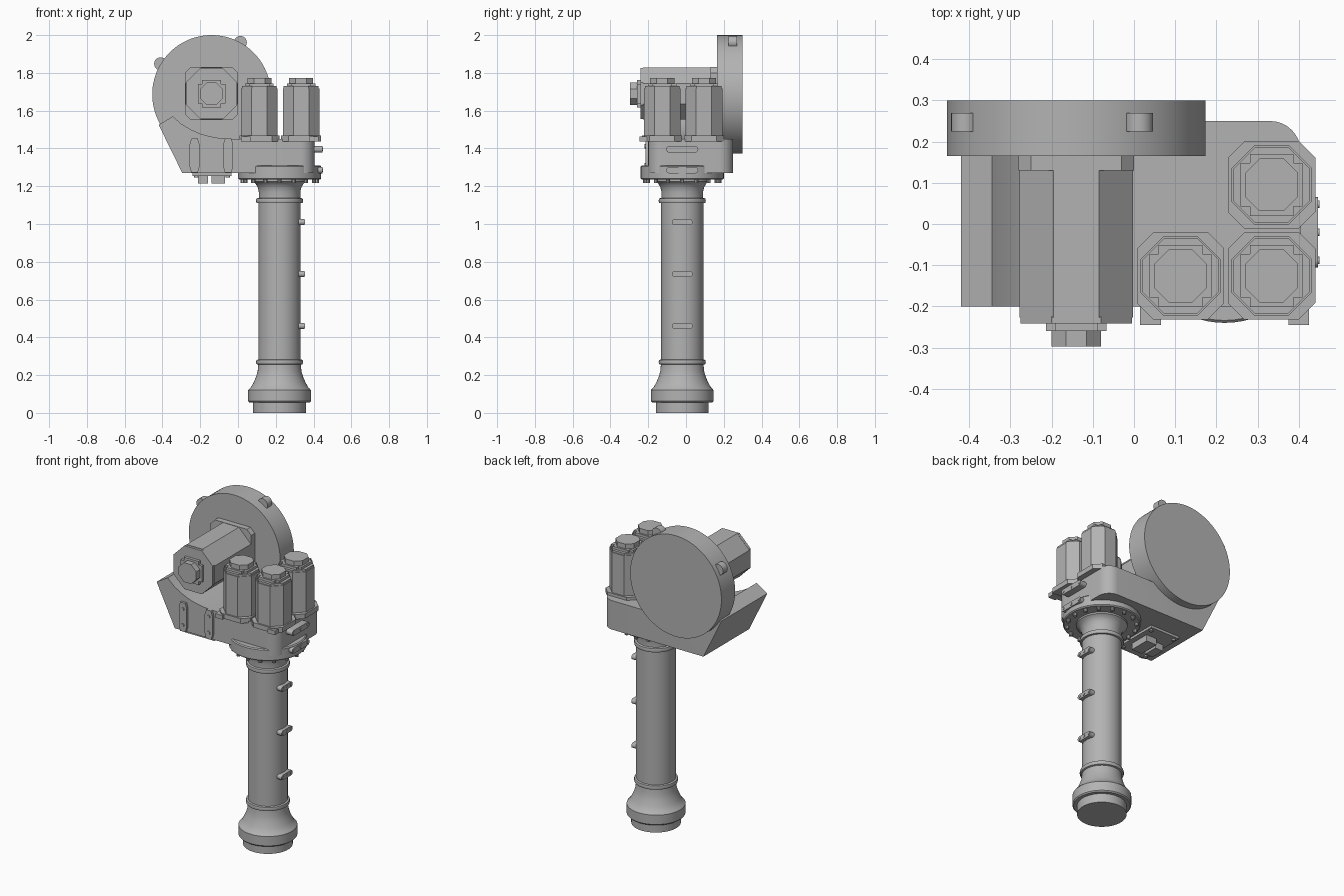
import bpy, bmesh
from math import sin, cos, pi, radians
from mathutils import Matrix, Vector

old = bpy.data.objects.get("Cube")
if old:
    bpy.data.objects.remove(old, do_unlink=True)

metal = bpy.data.materials.new("plain_grey")
metal.use_nodes = True
GREY = (0.45, 0.45, 0.45, 1)
metal.diffuse_color = GREY
metal.node_tree.nodes["Principled BSDF"].inputs["Base Color"].default_value = GREY

parts = []
# Local z turned towards the front (-y) or the left side (+x)
UP = Matrix.Identity(4)
TO_FRONT = Matrix.Rotation(pi / 2, 4, 'X')
TO_LEFT = Matrix.Rotation(pi / 2, 4, 'Y')


def finish(name, bm, loc=(0, 0, 0), turn=UP):
    bmesh.ops.recalc_face_normals(bm, faces=bm.faces)
    bm.transform(Matrix.Translation(loc) @ turn)
    mesh = bpy.data.meshes.new(name)
    bm.to_mesh(mesh)
    bm.free()
    mesh.materials.append(metal)
    obj = bpy.data.objects.new(name, mesh)
    bpy.context.collection.objects.link(obj)
    parts.append(obj)
    return obj


def add_prism(bm, outline, z0, z1):
    face = bm.faces.new([bm.verts.new((x, y, z0)) for x, y in outline])
    top = bmesh.ops.extrude_face_region(bm, geom=[face])
    moved = [v for v in top["geom"] if isinstance(v, bmesh.types.BMVert)]
    bmesh.ops.translate(bm, verts=moved, vec=(0, 0, z1 - z0))


def prism(name, outline, z0, z1, loc=(0, 0, 0), turn=UP):
    bm = bmesh.new()
    add_prism(bm, outline, z0, z1)
    return finish(name, bm, loc, turn)


def circle(r, n=16, x=0, y=0):
    return [(x + r * cos(2 * pi * i / n), y + r * sin(2 * pi * i / n)) for i in range(n)]


def cut_square(size, cut):
    h, k = size / 2, size / 2 - cut
    return [(h, -k), (h, k), (k, h), (-k, h), (-h, k), (-h, -k), (-k, -h), (k, -h)]


def notched_square(size, cut):
    h, k = size / 2, size / 2 - cut
    return [(h, -k), (h, k), (k, k), (k, h), (-k, h), (-k, k),
            (-h, k), (-h, -k), (-k, -k), (-k, -h), (k, -h), (k, -k)]


def slot(length, width, n=8):
    r, s = width / 2, (length - width) / 2
    right = [(r * cos(a), s + r * sin(a)) for a in (pi * i / n for i in range(n + 1))]
    return right + [(-x, -y) for x, y in right]


def box(name, x0, x1, y0, y1, z0, z1):
    return prism(name, [(x0, y0), (x1, y0), (x1, y1), (x0, y1)], z0, z1)


def lathe(name, profile, loc, n=64):
    bm = bmesh.new()
    rings = [[bm.verts.new((x, y, z)) for x, y in circle(r, n)] for r, z in profile]
    for a, b in zip(rings, rings[1:]):
        for i in range(n):
            j = (i + 1) % n
            bm.faces.new((a[i], a[j], b[j], b[i]))
    bm.faces.new(rings[0])
    bm.faces.new(rings[-1])
    return finish(name, bm, loc)


# Column with foot, rings and flared neck
AXIS = Vector((0.22, -0.02, 0))
lathe("column", [
    (0.14, 0), (0.14, 0.055), (0.16, 0.055), (0.166, 0.062), (0.166, 0.12), (0.158, 0.13),
    (0.152, 0.135), (0.138, 0.16), (0.125, 0.19), (0.116, 0.22), (0.113, 0.255),
    (0.122, 0.258), (0.125, 0.268), (0.122, 0.28), (0.112, 0.283),
    (0.112, 1.11), (0.122, 1.112), (0.125, 1.123), (0.122, 1.135), (0.11, 1.138),
    (0.11, 1.17), (0.116, 1.195), (0.128, 1.215), (0.145, 1.225), (0.145, 1.24)], AXIS)

# Round collar under the housing, with its bolt ring
lathe("collar", [(0.2, 1.235), (0.214, 1.235), (0.22, 1.241), (0.22, 1.304), (0.214, 1.31)], AXIS)
bm = bmesh.new()
for x, y in circle(0.197, 16):
    add_prism(bm, circle(0.011, 10, x, y), 1.216, 1.24)
finish("collar_bolts", bm, AXIS)

# Housing with a concave cradle and a pointed wing
profile = [(-0.42, 1.525), (-0.295, 1.27), (0.405, 1.27), (0.405, 1.45), (0, 1.45),
           (-0.05, 1.451), (-0.1, 1.455), (-0.15, 1.464), (-0.2, 1.478), (-0.25, 1.5),
           (-0.3, 1.53), (-0.345, 1.57)]
bm = bmesh.new()
add_prism(bm, profile, -0.25, 0.2)
corners = [e for e in bm.edges if all(v.co.x > 0.4 for v in e.verts)
           and abs(e.verts[0].co.y - e.verts[1].co.y) > 0.1]
bmesh.ops.bevel(bm, geom=corners, offset=0.075, segments=8, profile=0.5, affect='EDGES')
finish("housing", bm, turn=TO_FRONT)

# Drum and its two rim lugs
DRUM = Vector((-0.14, 0, 1.686))
prism("drum", circle(0.314, 96), -0.3, -0.165, DRUM, TO_FRONT)
for angle in (61, 149):
    a = radians(angle)
    spot = DRUM + Vector((0.315 * cos(a), 0, 0.315 * sin(a)))
    prism("drum_lug", circle(0.034, 24), -0.27, -0.225, spot, TO_FRONT)


def motor(name, layers, loc, turn=UP):
    """Stack of outlines, each given with its start and end height."""
    for part, outline, z0, z1 in layers:
        prism(name + "_" + part, outline, z0, z1, loc, turn)


# Large motor facing forwards
motor("large_motor", [
    ("flange", cut_square(0.28, 0.03), 0, 0.035),
    ("body", cut_square(0.276, 0.083), 0.03, 0.392),
    ("end_plate", cut_square(0.27, 0.075), 0.39, 0.407),
    ("step", notched_square(0.146, 0.022), 0.405, 0.425),
    ("knob", cut_square(0.12, 0.035), 0.42, 0.462)], (-0.14, 0.165, 1.69), TO_FRONT)

# Three upright motors
for x, y in ((0.113, -0.126), (0.334, -0.126), (0.334, 0.095)):
    motor("upright_motor", [
        ("flange", cut_square(0.212, 0.04), 0, 0.03),
        ("body", cut_square(0.194, 0.056), 0.025, 0.28),
        ("end_plate", cut_square(0.184, 0.052), 0.278, 0.292),
        ("step", notched_square(0.15, 0.022), 0.29, 0.307),
        ("knob", cut_square(0.128, 0.035), 0.305, 0.336)], (x, y, 1.438))

# Motor base feet
for x in (0.015, 0.375):
    box("base_foot", x, x + 0.05, -0.245, -0.19, 1.436, 1.462)


def clamp(name, loc, length, width, depth):
    prism(name, slot(length, width), 0, depth, loc, TO_LEFT)
    bm = bmesh.new()
    for k in (-1, 0, 1):
        add_prism(bm, circle(width * 0.27, 12, 0, k * (length - width) / 2), depth, depth + 0.003)
    finish(name + "_bolts", bm, loc, TO_LEFT)


# Clamps down the column and on the housing end
for z in (0.46, 0.735, 1.01):
    clamp("column_clamp", (0.32, -0.02, z), 0.11, 0.032, 0.032)
for z in (1.285, 1.395):
    clamp("housing_clamp", (0.39, -0.02, z), 0.17, 0.034, 0.057)

# Bolted straps on the front of the housing
for x in (-0.23, -0.052):
    loc = (x, -0.2, 1.362)
    prism("front_strap", [(px * 1.9, py * 6.4) for px, py in cut_square(0.028, 0.005)],
          -0.005, 0.015, loc, TO_FRONT)
    bm = bmesh.new()
    for k in (-1, 1):
        add_prism(bm, circle(0.011, 12, 0, 0.05 * k), 0.014, 0.021)
    finish("strap_bolts", bm, loc, TO_FRONT)

# Connector panel under the housing
box("connector_panel", -0.24, -0.035, -0.185, 0.11, 1.255, 1.275)
box("connector_block", -0.14, -0.068, -0.1, 0.03, 1.215, 1.26)
box("connector_block_small", -0.212, -0.158, -0.09, 0.0, 1.215, 1.26)
for y in (-0.16, 0.085):
    for x in (-0.22, -0.055):
        prism("panel_bolt", circle(0.012, 12, x, y), 1.247, 1.26)

# Smooth the round parts and keep hard edges
bpy.ops.object.select_all(action='DESELECT')
for obj in parts:
    obj.select_set(True)
bpy.context.view_layer.objects.active = parts[0]
bpy.ops.object.shade_smooth_by_angle(angle=radians(32))
